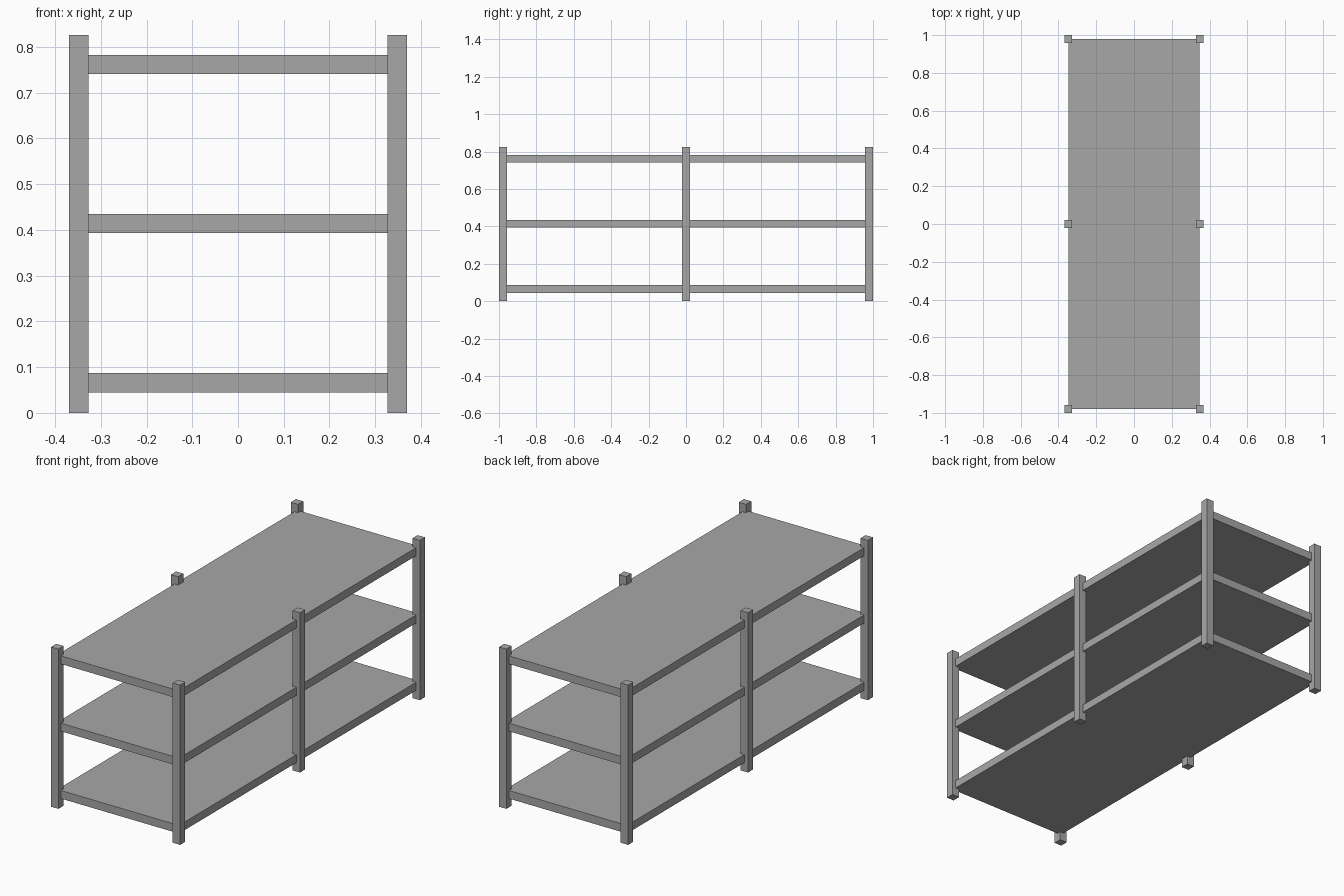
import bpy

if "Cube" in bpy.data.objects:
    bpy.data.objects.remove(bpy.data.objects["Cube"])

grey = bpy.data.materials.new("plain grey")
grey.diffuse_color = (0.39, 0.39, 0.39, 1)
grey.use_nodes = True
grey.node_tree.nodes["Principled BSDF"].inputs["Base Color"].default_value = grey.diffuse_color

POST = 0.042                 # post width
PX, PY = 0.348, 0.979        # post centre lines
HEIGHT = 0.826


def box(name, centre, size):
    bpy.ops.mesh.primitive_cube_add(size=1, location=centre)
    ob = bpy.context.object
    ob.name = name
    ob.scale = size
    bpy.ops.object.transform_apply(location=False, rotation=False, scale=True)
    ob.data.materials.append(grey)
    return ob


# six square posts: three along each long side
for side, sx in (("left", -1), ("right", 1)):
    for place, sy in (("front", -1), ("middle", 0), ("back", 1)):
        box(f"{side}_{place}_post", (sx * PX, sy * PY, HEIGHT / 2),
            (POST, POST, HEIGHT))

# three shelf boards reaching to the post centre lines
for name, z in (("bottom", 0.066), ("middle", 0.414), ("top", 0.762)):
    box(f"{name}_shelf", (0, 0, z), (2 * PX, 2 * PY, 0.042))
